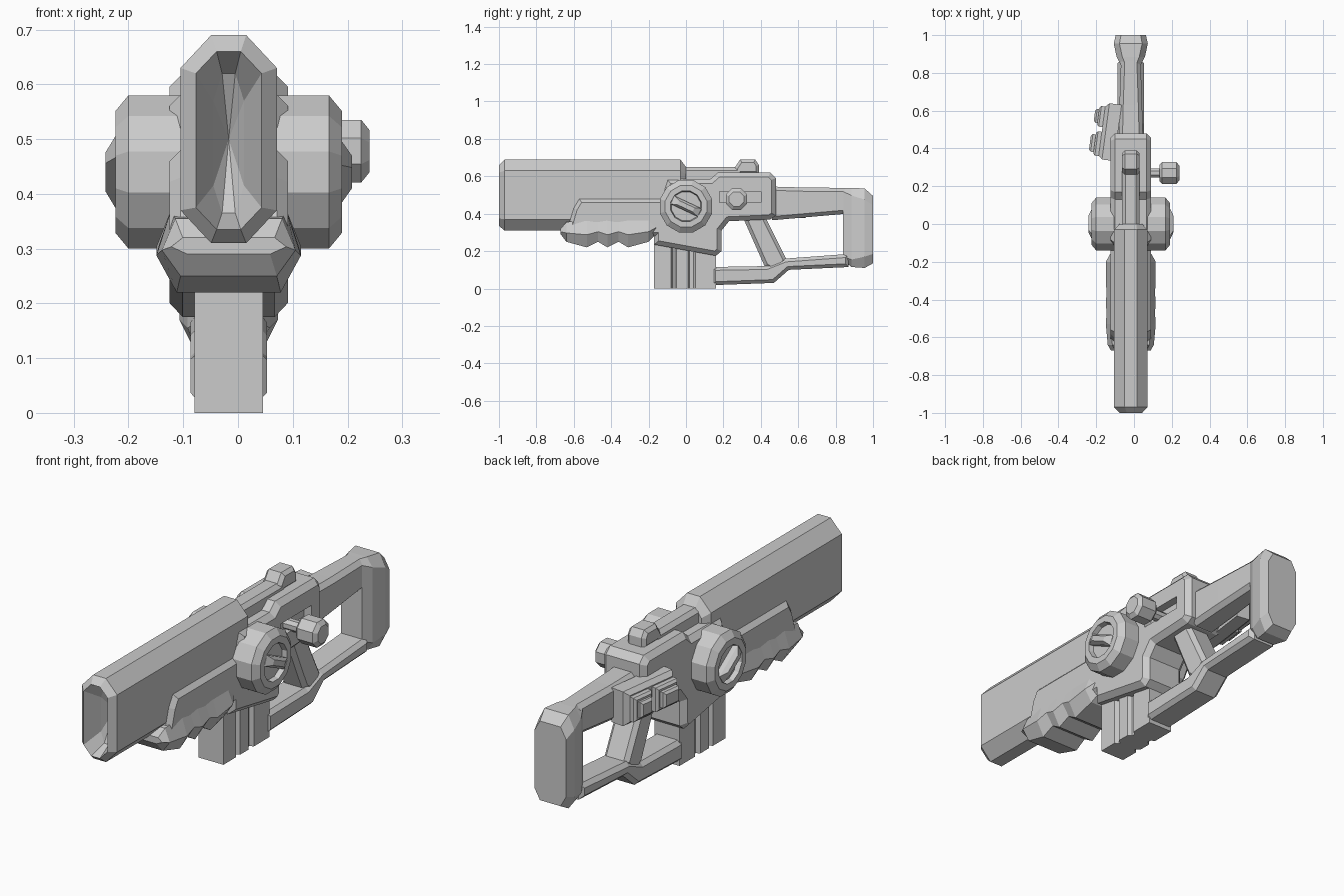
import bpy, bmesh, math
from mathutils import Vector

if "Cube" in bpy.data.objects:
    bpy.data.objects.remove(bpy.data.objects["Cube"])

CX = -0.017  # centre plane of the gun


def finish(name, bm, loc=(0, 0, 0), rot=(0, 0, 0)):
    bmesh.ops.recalc_face_normals(bm, faces=bm.faces)
    me = bpy.data.meshes.new(name)
    bm.to_mesh(me)
    bm.free()
    ob = bpy.data.objects.new(name, me)
    bpy.context.collection.objects.link(ob)
    ob.location = (loc[0] + CX, loc[1], loc[2])
    ob.rotation_euler = rot
    return ob


def loft(name, rings, tip=None, **kw):
    """Skin a list of equal-length closed rings; optional cone tip at the start."""
    bm = bmesh.new()
    vs = [[bm.verts.new(p) for p in r] for r in rings]
    n = len(vs[0])
    for a, b in zip(vs, vs[1:]):
        for i in range(n):
            j = (i + 1) % n
            bm.faces.new((a[i], a[j], b[j], b[i]))
    if tip:
        t = bm.verts.new(tip)
        for i in range(n):
            bm.faces.new((vs[0][i], vs[0][(i + 1) % n], t))
    else:
        bm.faces.new(vs[0])
    bm.faces.new(vs[-1])
    return finish(name, bm, **kw)


def octa(y, w, z0, z1, cx, cz):
    """Chamfered rectangle across the gun at depth y."""
    h = [(w - cx, z0), (w, z0 + cz), (w, z1 - cz), (w - cx, z1)]
    return [(x, y, z) for x, z in h] + [(-x, y, z) for x, z in reversed(h)]


def slab(name, prof, w, ch, **kw):
    """Side (y, z) profile extruded across x with chamfered rims."""
    bm = bmesh.new()
    s = w - ch
    a = [bm.verts.new((-s, y, z)) for y, z in prof]
    b = [bm.verts.new((s, y, z)) for y, z in prof]
    caps = [bm.faces.new(a), bm.faces.new(b)]
    n = len(prof)
    for i in range(n):
        j = (i + 1) % n
        bm.faces.new((a[i], a[j], b[j], b[i]))
    bmesh.ops.recalc_face_normals(bm, faces=bm.faces)
    for f in caps:
        bmesh.ops.inset_region(bm, faces=[f], thickness=ch, depth=ch, use_even_offset=True)
    return finish(name, bm, **kw)


def lathe(name, prof, n, **kw):
    """(x, radius) profile turned about the x axis, flat side up."""
    ang = [2 * math.pi * (i + 0.5) / n for i in range(n)]
    return loft(name, [[(x, r * math.sin(t), r * math.cos(t)) for t in ang] for x, r in prof], **kw)


def stack(name, secs, **kw):
    """Rectangles (x, half y, half z) stacked along x."""
    return loft(name, [[(x, -a, -b), (x, a, -b), (x, a, b), (x, -a, b)] for x, a, b in secs], **kw)


# barrel shroud with hollow muzzle
loft("barrel_shroud", [
    octa(-0.92, 0.028, 0.365, 0.62, 0.016, 0.05),
    octa(-1.0, 0.06, 0.335, 0.66, 0.038, 0.04),
    octa(-0.97, 0.088, 0.31, 0.69, 0.056, 0.06),
    octa(-0.03, 0.088, 0.31, 0.69, 0.056, 0.06),
    octa(0.0, 0.06, 0.34, 0.65, 0.03, 0.04)], tip=(0, -0.86, 0.5))

# side rail bulge and scalloped fore grip
slab("side_rail", [(-0.63, 0.33), (-0.6, 0.43), (-0.57, 0.48), (-0.1, 0.48), (-0.1, 0.28), (-0.6, 0.28)], 0.108, 0.02)
rings = []
for y, zb, zt, w in [(-0.67, 0.29, 0.32, 0.105), (-0.64, 0.25, 0.355, 0.122), (-0.53, 0.22, 0.37, 0.132),
                     (-0.47, 0.25, 0.37, 0.128), (-0.42, 0.22, 0.37, 0.132), (-0.36, 0.25, 0.37, 0.128),
                     (-0.31, 0.22, 0.37, 0.132), (-0.2, 0.25, 0.37, 0.132), (-0.16, 0.29, 0.37, 0.11)]:
    zm = zb + 0.45 * (zt - zb)
    h = [(w * 0.72, zb), (w, zm), (w * 0.8, zt)]
    rings.append([(x, y, z) for x, z in h] + [(-x, y, z) for x, z in reversed(h)])
loft("fore_grip", rings)

# receiver with a slot on the right for the charging handle
body = slab("receiver", [(-0.17, 0.36), (-0.17, 0.235), (0.16, 0.175), (0.19, 0.2), (0.19, 0.31), (0.23, 0.36),
                         (0.45, 0.37), (0.48, 0.39), (0.48, 0.59), (0.45, 0.62), (0.17, 0.62), (0.13, 0.585),
                         (-0.1, 0.585)], 0.108, 0.024)
slot = stack("slot_cutter", [(0.07, 0.11, 0.03), (0.2, 0.11, 0.03)], loc=(0, 0.29, 0.49))
slot.hide_render = True
slot.hide_viewport = True
slot.display_type = 'WIRE'
cut = body.modifiers.new("slot", 'BOOLEAN')
cut.operation = 'DIFFERENCE'
cut.object = slot
cut.solver = 'EXACT'

# charging handle
lathe("charging_handle", [(0.06, 0.026), (0.152, 0.026), (0.152, 0.048), (0.165, 0.062), (0.242, 0.062), (0.257, 0.042)],
      8, loc=(0, 0.27, 0.478))

# top rail and rear sight
loft("top_rail", [octa(-0.03, 0.046, 0.54, 0.65, 0.018, 0.018), octa(0.29, 0.046, 0.54, 0.65, 0.018, 0.018)])
slab("rear_sight", [(0.26, 0.61), (0.26, 0.645), (0.29, 0.69), (0.37, 0.69), (0.39, 0.66), (0.39, 0.61)], 0.046, 0.015)

# drum with recessed ends and diagonal bars
half = [(0.207, 0.085), (0.207, 0.115), (0.183, 0.145)]
lathe("drum", [(-0.185, 0.08)] + [(-x, r) for x, r in half] + half[::-1] + [(0.185, 0.08)], 12, loc=(0, 0, 0.44))
for side, name, tilt in ((1, "right", 25), (-1, "left", 35)):
    stack("drum_bar_" + name, [(side * 0.18, 0.082, 0.024), (side * 0.207, 0.08, 0.024), (side * 0.225, 0.045, 0.012)],
          loc=(0, 0, 0.44), rot=(-math.radians(tilt), 0, 0))

# left control box with two stepped buttons
tilt = -math.radians(7.6)
pos = Vector((-0.108, 0.487, 0.455))
stack("control_box", [(0.04, 0.15, 0.078), (-0.025, 0.15, 0.078), (-0.045, 0.13, 0.06)], loc=pos, rot=(0, 0, tilt))
for name, dy, a in (("front", -0.07, 0.065), ("rear", 0.075, 0.055)):
    off = Vector((-dy * math.sin(tilt), dy * math.cos(tilt), 0))
    out = -0.1 if dy < 0 else -0.095
    stack("button_" + name, [(-0.03, a, 0.055), (-0.065, a, 0.055), (-0.075, a - 0.01, 0.045), (-0.075, a - 0.018, 0.036),
                             (out + 0.01, a - 0.018, 0.036), (out, a - 0.028, 0.026)], loc=pos + off, rot=(0, 0, tilt))

# grooved magazine
outline = [(-0.17, 0.0625), (-0.08, 0.0625), (-0.07, 0.045), (-0.06, 0.045), (-0.05, 0.0625), (0.01, 0.0625),
           (0.02, 0.045), (0.04, 0.045), (0.05, 0.0625), (0.16, 0.0625)]
plan = [(w, y) for y, w in outline] + [(-w, y) for y, w in reversed(outline)]
loft("magazine", [[(x, y, z) for x, y in plan] for z in (0.0, 0.26)])

# skeleton stock: upper arm, butt, hand grip, lower arm
loft("stock_upper_arm", [octa(0.46, 0.064, 0.365, 0.545, 0.02, 0.02), octa(0.63, 0.06, 0.38, 0.54, 0.02, 0.02),
                         octa(0.86, 0.052, 0.4, 0.538, 0.02, 0.02)])
loft("stock_butt", [octa(0.84, 0.052, 0.15, 0.538, 0.025, 0.02), octa(0.885, 0.075, 0.115, 0.538, 0.03, 0.04),
                    octa(0.955, 0.09, 0.11, 0.535, 0.03, 0.06), octa(1.0, 0.08, 0.135, 0.495, 0.028, 0.05)])
slab("hand_grip", [(0.3, 0.39), (0.42, 0.39), (0.54, 0.15), (0.48, 0.08), (0.42, 0.12)], 0.062, 0.018)
slab("stock_lower_arm", [(0.14, 0.115), (0.43, 0.12), (0.53, 0.16), (0.87, 0.185), (0.87, 0.115), (0.55, 0.1),
                         (0.47, 0.03), (0.14, 0.018)], 0.07, 0.018)
